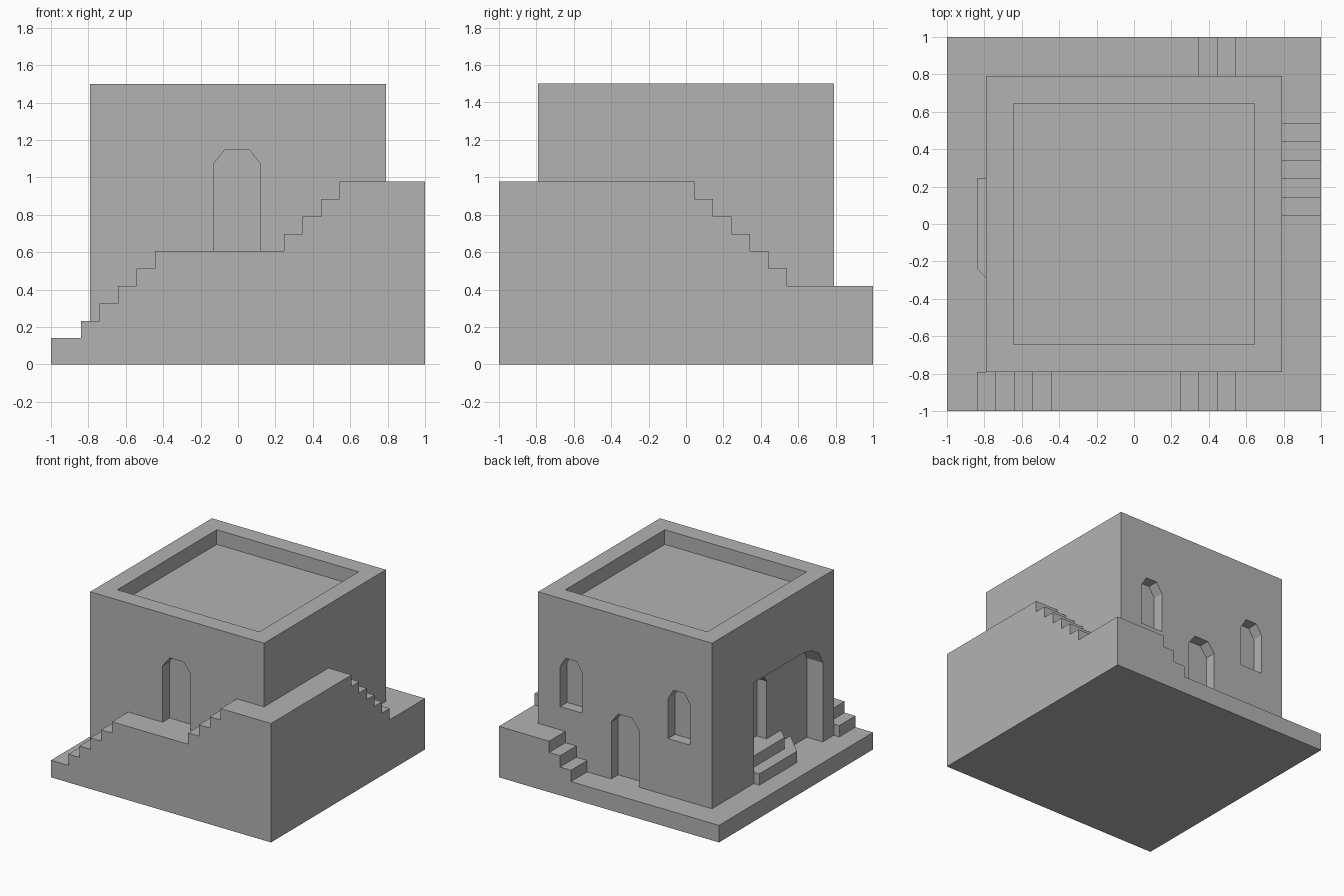
import bpy
import bmesh

cube = bpy.data.objects.get("Cube")
if cube:
    bpy.data.objects.remove(cube, do_unlink=True)

stone = bpy.data.materials.new("plain_grey_stone")
stone.use_nodes = True
stone.diffuse_color = (0.45, 0.45, 0.45, 1)
stone.node_tree.nodes["Principled BSDF"].inputs["Base Color"].default_value = (0.45, 0.45, 0.45, 1)

PLACE = {
    "x": lambda u, v, t: (t, u, v),
    "y": lambda u, v, t: (u, t, v),
    "z": lambda u, v, t: (u, v, t),
}


def prism(name, outline, axis, start, end):
    """Extrude a flat outline along an axis."""
    bm = bmesh.new()
    rings = [[bm.verts.new(PLACE[axis](u, v, t)) for u, v in outline] for t in (start, end)]
    n = len(outline)
    for ring in rings:
        bm.faces.new(ring)
    for i in range(n):
        j = (i + 1) % n
        bm.faces.new((rings[0][i], rings[0][j], rings[1][j], rings[1][i]))
    bmesh.ops.recalc_face_normals(bm, faces=bm.faces)
    mesh = bpy.data.meshes.new(name)
    bm.to_mesh(mesh)
    bm.free()
    mesh.materials.append(stone)
    obj = bpy.data.objects.new(name, mesh)
    bpy.context.collection.objects.link(obj)
    return obj


def square(half):
    return [(-half, -half), (half, -half), (half, half), (-half, half)]


def arch(centre, half, bottom, top):
    """Opening outline with two cut upper corners."""
    flat, shoulder = half * 0.5, top - 0.08
    return [(centre - half, bottom), (centre + half, bottom), (centre + half, shoulder),
            (centre + flat, top), (centre - flat, top), (centre - half, shoulder)]


def cut(target, cutter):
    """Subtract a helper solid and discard it."""
    cutter.hide_render = True
    mod = target.modifiers.new("opening", "BOOLEAN")
    mod.operation = "DIFFERENCE"
    mod.solver = "EXACT"
    mod.object = cutter
    bpy.context.view_layer.objects.active = target
    bpy.ops.object.modifier_apply(modifier=mod.name)
    bpy.data.objects.remove(cutter, do_unlink=True)


def stairs(steps, finish, base):
    """Outline from (position, level) pairs; each level lasts until the next position."""
    ends = [pos for pos, _ in steps[1:]] + [finish]
    outline = [(steps[0][0], base)]
    for (pos, level), stop in zip(steps, ends):
        outline += [(pos, level), (stop, level)]
    return outline + [(finish, base)]


GROUND, RISE, RUN = 0.14, 0.093, 0.099
WALL, INNER, TOP = 0.79, 0.645, 1.5


def level(n):
    return GROUND + n * RISE


# Base slab
prism("base_slab", square(1), "z", 0, GROUND)

# Stairs that wind around the building
front = [(-0.84 + i * RUN, level(i + 1)) for i in range(5)]
front += [(0.246 + i * RUN, level(i + 6)) for i in range(4)]
prism("front_stairs", stairs(front, 1, GROUND), "y", -1, -WALL)
side = [(-WALL, level(9))] + [(0.046 + i * RUN, level(8 - i)) for i in range(6)]
prism("left_side_stairs", stairs(side, 1, GROUND), "x", WALL, 1)
back = [(0.345, level(1)), (0.345 + RUN, level(2)), (0.345 + 2 * RUN, level(3))]
prism("back_stairs", stairs(back, WALL, GROUND), "y", WALL, 1)

# House block with sunken roof
house = prism("house_walls", square(WALL), "z", GROUND, TOP)
cut(house, prism("roof_cutter", square(INNER), "z", TOP - 0.12, TOP + 0.1))

# Front and back doors
cut(house, prism("front_door_cutter", arch(-0.005, 0.126, level(5), 1.15), "y", -0.9, -0.70))
cut(house, prism("back_door_cutter", arch(0, 0.126, 0.1, 0.69), "y", 0.70, 0.9))

# Back windows
for x in (-0.49, 0.49):
    cut(house, prism("window_cutter", arch(x, 0.1, 0.61, 1.02), "y", 0.70, 0.9))

# Right side porch with a rounded shoulder, and the door inside it
porch = [(0.247, 0.1), (0.247, 0.967), (-0.40, 0.967), (-0.50, 0.945),
         (-0.60, 0.885), (-0.647, 0.79), (-0.647, 0.1)]
cut(house, prism("porch_cutter", porch, "x", -0.9, -INNER))
cut(house, prism("porch_door_cutter", arch(0, 0.126, level(2), 0.88), "x", -0.7, -0.555))

# Porch steps with a splayed end
for i, (edge, end) in enumerate(((-0.84, -0.24), (-0.74, -0.22))):
    splay = end - (-INNER - edge)
    outline = [(edge, 0.247), (edge, end), (-INNER, splay), (-INNER, 0.247)]
    prism(f"porch_step_{i + 1}", outline, "z", level(i), level(i + 1))
